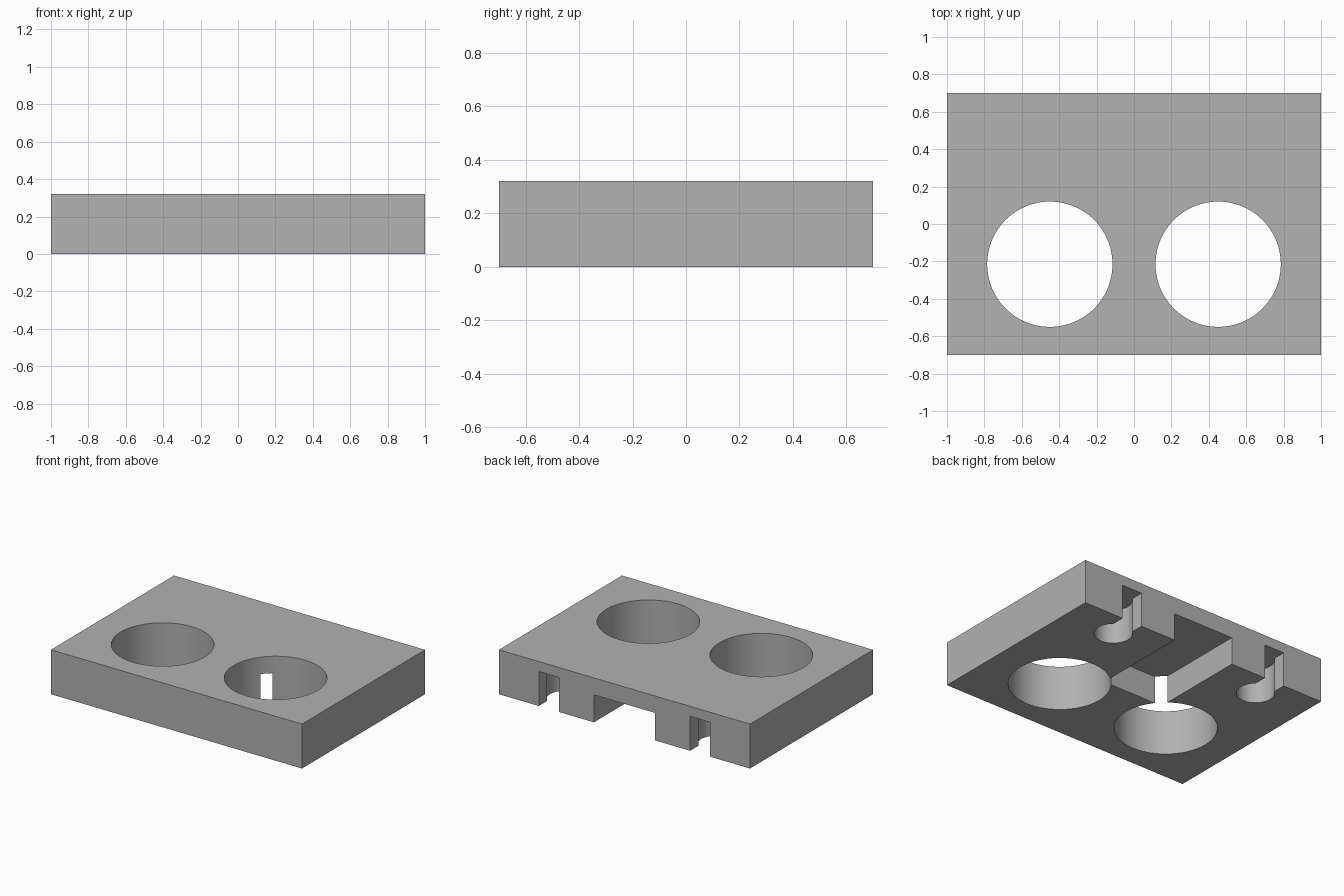
import bpy

cube = bpy.data.objects.get("Cube")
if cube:
    bpy.data.objects.remove(cube, do_unlink=True)

LENGTH, DEPTH, HEIGHT = 2.0, 1.4, 0.32
BACK = DEPTH / 2
OVER = 0.1  # how far cutters stick out past the block


def box(name, x, y, z):
    """Box given by its (min, max) range on each axis."""
    ranges = (x, y, z)
    bpy.ops.mesh.primitive_cube_add(size=1, location=[sum(r) / 2 for r in ranges])
    ob = bpy.context.object
    ob.name = name
    ob.scale = [r[1] - r[0] for r in ranges]
    bpy.ops.object.transform_apply(location=True, rotation=False, scale=True)
    return ob


def cylinder(name, x, y, radius, top, sides):
    """Upright cylinder from below the block to the given top."""
    bpy.ops.mesh.primitive_cylinder_add(
        vertices=sides, radius=radius, depth=top + OVER,
        location=(x, y, (top - OVER) / 2))
    ob = bpy.context.object
    ob.name = name
    return ob


def cut(target, cutter):
    """Subtract the cutter from the target and discard it."""
    mod = target.modifiers.new(cutter.name, 'BOOLEAN')
    mod.operation = 'DIFFERENCE'
    mod.solver = 'EXACT'
    mod.object = cutter
    bpy.ops.object.select_all(action='DESELECT')
    bpy.context.view_layer.objects.active = target
    target.select_set(True)
    bpy.ops.object.modifier_apply(modifier=mod.name)
    bpy.data.objects.remove(cutter, do_unlink=True)


# Solid block
block = box("holder_block", (-LENGTH / 2, LENGTH / 2), (-BACK, BACK), (0, HEIGHT))

# Pocket under the block, open at the back
cut(block, box("back_pocket", (-0.243, 0.243), (-0.01, BACK + OVER), (-OVER, 0.198)))

for side in (-1, 1):
    # Large round hole right through
    cut(block, cylinder("round_hole", side * 0.45, -0.215, 0.335, HEIGHT + OVER, 96))
    # Keyhole for hanging: a round recess with a slot to the back
    x = side * 0.603
    cut(block, cylinder("keyhole_recess", x, 0.51, 0.125, 0.248, 48))
    cut(block, box("keyhole_slot", (x - 0.08, x + 0.08), (0.51, BACK + OVER), (-OVER, 0.248)))

# Plain grey finish
grey = bpy.data.materials.new("plain_grey")
grey.use_nodes = True
colour = (0.445, 0.445, 0.445, 1)
grey.diffuse_color = colour
for node in grey.node_tree.nodes:
    if node.type == 'BSDF_PRINCIPLED':
        node.inputs["Base Color"].default_value = colour
block.data.materials.clear()
block.data.materials.append(grey)

# Smooth hole walls with sharp rims
bpy.ops.object.shade_smooth_by_angle()
